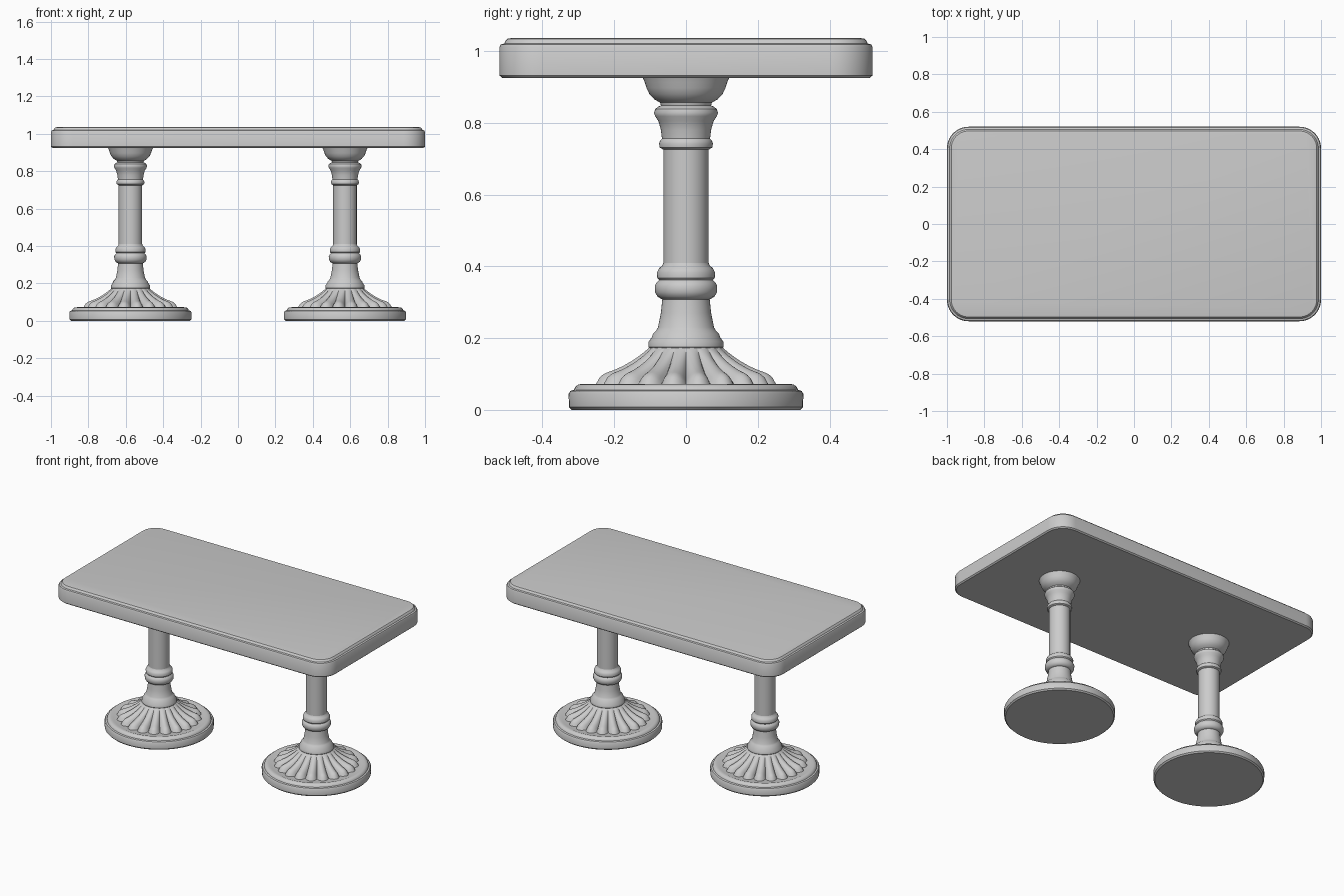
import bpy, bmesh, math

cube = bpy.data.objects.get("Cube")
if cube:
    bpy.data.objects.remove(cube, do_unlink=True)

stone = bpy.data.materials.new("pale_grey_stone")
stone.use_nodes = True
colour = (0.6, 0.6, 0.6, 1)
stone.diffuse_color = colour
bsdf = stone.node_tree.nodes["Principled BSDF"]
bsdf.inputs["Base Color"].default_value = colour
bsdf.inputs["Roughness"].default_value = 0.7


def skin(name, rings, x=0, angle=35):
    """Bridge a stack of equal rings of points, and cap both ends."""
    bm = bmesh.new()
    loops = [[bm.verts.new(p) for p in ring] for ring in rings]
    n = len(loops[0])
    for low, high in zip(loops, loops[1:]):
        for i in range(n):
            j = (i + 1) % n
            bm.faces.new((low[i], low[j], high[j], high[i]))
    bm.faces.new(loops[0][::-1])
    bm.faces.new(loops[-1])
    mesh = bpy.data.meshes.new(name)
    bm.to_mesh(mesh)
    bm.free()
    mesh.materials.append(stone)
    obj = bpy.data.objects.new(name, mesh)
    obj.location.x = x
    bpy.context.collection.objects.link(obj)
    bpy.ops.object.select_all(action="DESELECT")
    obj.select_set(True)
    bpy.context.view_layer.objects.active = obj
    bpy.ops.object.shade_smooth_by_angle(angle=math.radians(angle))
    return obj


def circle(r, z, n=64):
    return [(r * math.cos(math.tau * i / n), r * math.sin(math.tau * i / n), z)
            for i in range(n)]


def lathe(name, profile, x):
    return skin(name, [circle(r, z) for r, z in profile], x)


def rounded_rectangle(inset, z, steps=10):
    hx, hy, r = 1 - inset, 0.52 - inset, 0.115 - inset
    points = []
    for k, (sx, sy) in enumerate([(1, 1), (-1, 1), (-1, -1), (1, -1)]):
        for s in range(steps + 1):
            a = (k + s / steps) * math.pi / 2
            points.append((sx * (hx - r) + r * math.cos(a),
                           sy * (hy - r) + r * math.sin(a), z))
    return points


def petal_ring(t, petals=20, per_petal=10):
    """One ring of the gadrooned dome; t runs from the hem (0) to the collar (1)."""
    ring = []
    for i in range(petals * per_petal):
        a = math.tau * i / (petals * per_petal)
        bulge = abs(math.sin(a * petals / 2)) ** 0.7
        hem = 0.225 + 0.03 * bulge
        r = hem + (0.098 - hem) * t
        rise = 0.108 * (0.55 * t + 0.45 * t ** 2.2)
        lobe = 0.026 * bulge * min(1, t * 6) ** 0.5 * (1 - t)
        ring.append((r * math.cos(a), r * math.sin(a), 0.07 + rise + lobe))
    return ring


# Table top with a small stepped moulding round its upper edge
skin("table_top", [rounded_rectangle(i, z) for i, z in [
    (0.008, 0.925), (0.0, 0.932), (0.0, 1.01), (0.004, 1.018), (0.014, 1.021),
    (0.017, 1.028), (0.023, 1.034), (0.035, 1.036)]])

plinth = [(0.318, 0), (0.326, 0.008), (0.327, 0.045), (0.322, 0.053),
          (0.312, 0.056), (0.309, 0.064), (0.300, 0.071), (0.285, 0.073),
          (0.272, 0.068), (0.2, 0.068)]
lower_stem = [(0.098, 0.165), (0.105, 0.176), (0.104, 0.19), (0.095, 0.203),
              (0.092, 0.212), (0.083, 0.221), (0.078, 0.23), (0.070, 0.27),
              (0.066, 0.308)]
middle_ring = [(0.066, 0.308), (0.079, 0.315), (0.086, 0.328), (0.087, 0.345),
               (0.082, 0.355), (0.075, 0.362), (0.080, 0.368), (0.081, 0.383),
               (0.075, 0.395), (0.066, 0.402), (0.063, 0.41)]
shaft = [(0.063, 0.41), (0.063, 0.73)]
capital = [(0.063, 0.725), (0.073, 0.731), (0.075, 0.742), (0.072, 0.751),
           (0.067, 0.756), (0.070, 0.78), (0.077, 0.805), (0.086, 0.818),
           (0.089, 0.828), (0.086, 0.838), (0.077, 0.845), (0.070, 0.848),
           (0.072, 0.856), (0.088, 0.865), (0.102, 0.88), (0.110, 0.897),
           (0.115, 0.913), (0.121, 0.927)]

# Two matching turned pedestals
for side, x in (("left", 0.572), ("right", -0.575)):
    lathe(side + "_plinth", plinth, x)
    skin(side + "_petal_dome", [petal_ring(k / 14) for k in range(15)], x, 50)
    lathe(side + "_lower_stem", lower_stem, x)
    lathe(side + "_middle_ring", middle_ring, x)
    lathe(side + "_shaft", shaft, x)
    lathe(side + "_capital", capital, x)
